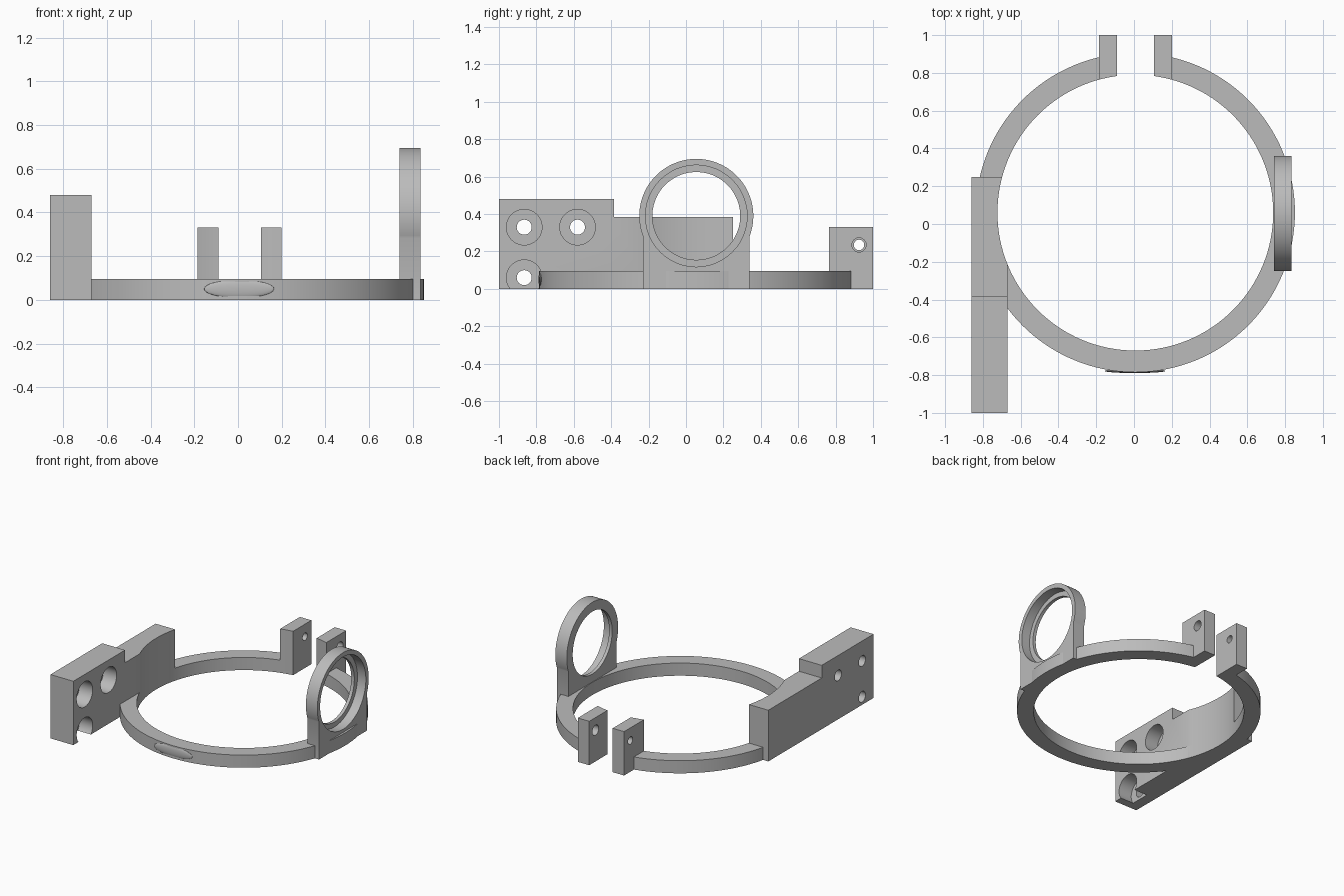
import bpy, bmesh, math
from mathutils import Vector

if "Cube" in bpy.data.objects:
    bpy.data.objects.remove(bpy.data.objects["Cube"], do_unlink=True)

gray = bpy.data.materials.new("plain_gray")
gray.use_nodes = True
gray.diffuse_color = (0.5, 0.5, 0.5, 1)
gray.node_tree.nodes["Principled BSDF"].inputs["Base Color"].default_value = (0.5, 0.5, 0.5, 1)

RING_C = (0.007, 0.06)
BORE_R, OUTER_R, RING_H = 0.73, 0.845, 0.095


def prism(name, profile, axis, lo, hi):
    """Extrude a closed 2D profile along x (profile in y, z) or z (profile in x, y)."""
    place = (lambda p, t: (t, *p)) if axis == "x" else (lambda p, t: (*p, t))
    bm = bmesh.new()
    face = bm.faces.new([bm.verts.new(place(p, lo)) for p in profile])
    moved = bmesh.ops.extrude_face_region(bm, geom=[face])["geom"]
    shift = Vector((hi - lo, 0, 0) if axis == "x" else (0, 0, hi - lo))
    bmesh.ops.translate(bm, vec=shift, verts=[g for g in moved if isinstance(g, bmesh.types.BMVert)])
    bmesh.ops.recalc_face_normals(bm, faces=bm.faces[:])
    mesh = bpy.data.meshes.new(name)
    bm.to_mesh(mesh)
    bm.free()
    obj = bpy.data.objects.new(name, mesh)
    bpy.context.collection.objects.link(obj)
    mesh.materials.append(gray)
    return obj


def arc(center, r, start=0.0, end=math.tau, n=64):
    closed = end - start >= math.tau - 1e-6
    steps = n if closed else n + 1
    angles = [start + (end - start) * i / n for i in range(steps)]
    return [(center[0] + r * math.cos(a), center[1] + r * math.sin(a)) for a in angles]


def rect(a0, a1, b0, b1):
    return [(a0, b0), (a1, b0), (a1, b1), (a0, b1)]


def cut(obj, *cutters):
    """Subtract each cutter, then discard it."""
    for cutter in cutters:
        cutter.hide_render = True
        mod = obj.modifiers.new("cut", "BOOLEAN")
        mod.operation, mod.solver, mod.object = "DIFFERENCE", "EXACT", cutter
        bpy.context.view_layer.objects.active = obj
        bpy.ops.object.modifier_apply(modifier=mod.name)
        bpy.data.objects.remove(cutter, do_unlink=True)


def smooth(obj):
    bpy.ops.object.select_all(action="DESELECT")
    obj.select_set(True)
    bpy.context.view_layer.objects.active = obj
    bpy.ops.object.shade_smooth_by_angle(angle=math.radians(30))


def bore():
    return prism("bore_cutter", arc(RING_C, BORE_R, n=128), "z", -0.2, 1)


def hole(center, r, lo, hi):
    return prism("hole_cutter", arc(center, r, n=48), "x", lo, hi)


# Split clamp ring, open at the back
ring = prism("clamp_ring", arc(RING_C, OUTER_R, n=128), "z", 0, RING_H)
cut(ring, bore(), prism("gap_cutter", rect(-0.09, 0.105, 0.5, 1.2), "z", -0.2, 1))

# Clamp lugs beside the gap, with a screw hole
lugs = []
for side, x0, x1, r in (("right", -0.185, -0.09, 0.028), ("left", 0.105, 0.2, 0.038)):
    lug = prism(side + "_clamp_lug", rect(x0, x1, 0.7, 1.0), "z", 0, 0.33)
    cut(lug, bore(), hole((0.925, 0.235), r, x0 - 0.1, x1 + 0.1))
    lugs.append(lug)

# Stepped mounting block, hollowed by the ring bore
outline = [(-1, 0), (0.25, 0), (0.25, 0.385), (-0.385, 0.385), (-0.385, 0.48), (-1, 0.48)]
block = prism("mounting_block", outline, "x", -0.86, -0.67)
cut(block, bore())
for center in ((-0.865, 0.33), (-0.58, 0.33), (-0.865, 0.06)):
    cut(block, hole(center, 0.095, -0.78, -0.5), hole(center, 0.04, -1, -0.5))

# Upright eyelet on a flat-sided pedestal, recessed on its outer side
eye, eye_r, half = (0.055, 0.39), 0.305, 0.285
dip = math.acos(half / eye_r)
profile = arc(eye, eye_r, -dip, math.pi + dip, 80)
profile += [(eye[0] - half, 0), (eye[0] + half, 0)]
eyelet = prism("upright_eyelet", profile, "x", 0.74, 0.835)
cut(eyelet, hole(eye, 0.235, 0.5, 1), hole(eye, 0.272, 0.765, 1))

# Shallow raised pad on the front of the ring
bpy.ops.mesh.primitive_uv_sphere_add(segments=48, ring_count=24, radius=1, location=(0.005, -0.778, 0.05))
pad = bpy.context.object
pad.name = "front_pad"
pad.scale = (0.16, 0.011, 0.041)
pad.data.materials.append(gray)

for part in (ring, block, eyelet, pad, *lugs):
    smooth(part)
